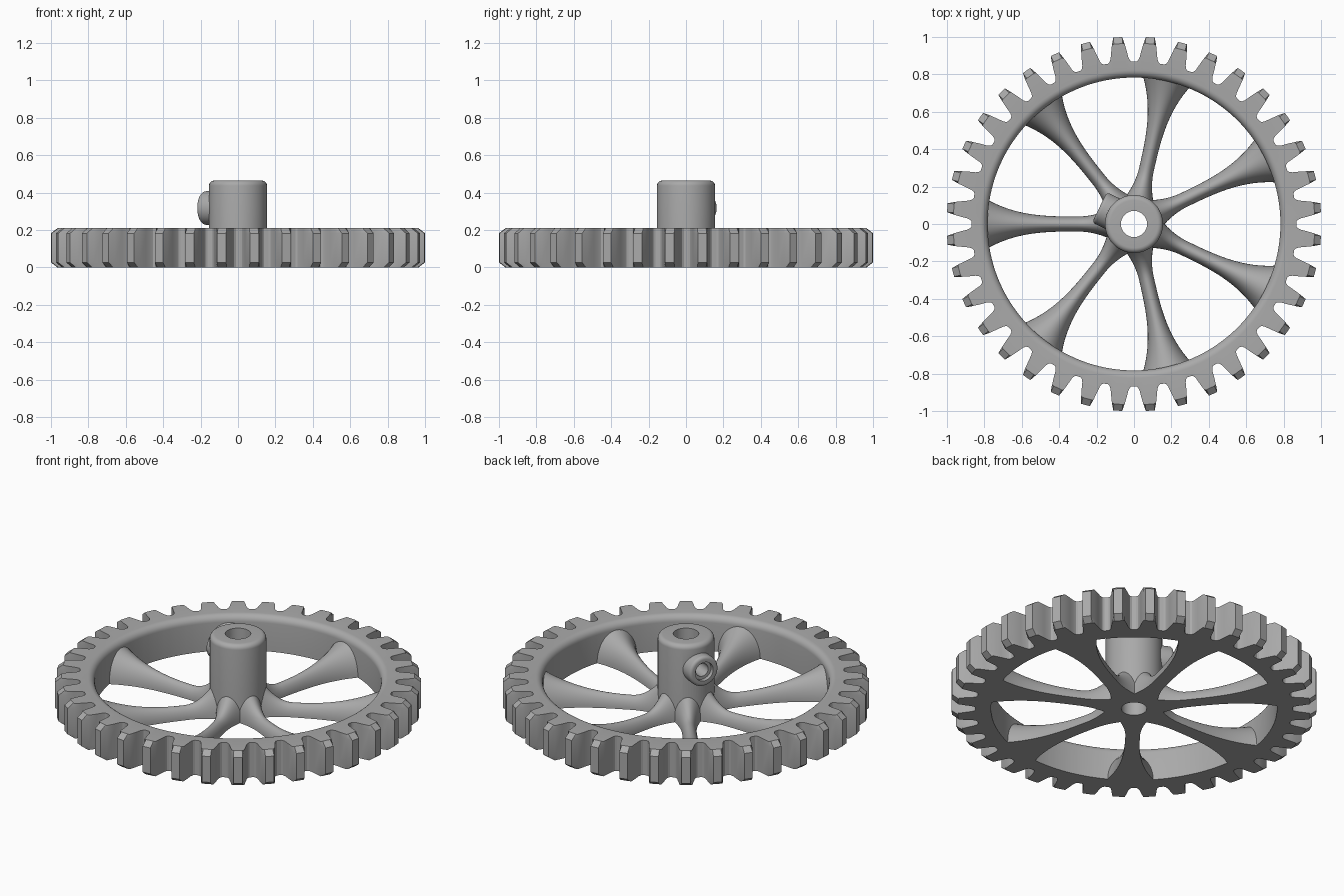
import bpy, bmesh
from math import sin, cos, pi, radians
from mathutils import Matrix

cube = bpy.data.objects.get("Cube")
if cube:
    bpy.data.objects.remove(cube, do_unlink=True)

grey = bpy.data.materials.new("plain grey")
grey.use_nodes = True
grey.diffuse_color = (0.4, 0.4, 0.4, 1)
grey.node_tree.nodes["Principled BSDF"].inputs["Base Color"].default_value = (0.4, 0.4, 0.4, 1)

TEETH, SPOKES = 36, 7
HEIGHT = 0.21


def loft(name, rings, closed=False):
    """Skin a list of equal vertex loops; cap the ends unless they join up."""
    bm = bmesh.new()
    loops = [[bm.verts.new(p) for p in ring] for ring in rings]
    n = len(loops[0])
    pairs = list(zip(loops, loops[1:]))
    if closed:
        pairs.append((loops[-1], loops[0]))
    else:
        bm.faces.new(loops[0])
        bm.faces.new(loops[-1])
    for a, b in pairs:
        for i in range(n):
            j = (i + 1) % n
            bm.faces.new((a[i], a[j], b[j], b[i]))
    bmesh.ops.recalc_face_normals(bm, faces=bm.faces)
    mesh = bpy.data.meshes.new(name)
    bm.to_mesh(mesh)
    bm.free()
    mesh.materials.append(grey)
    obj = bpy.data.objects.new(name, mesh)
    bpy.context.collection.objects.link(obj)
    return obj


def lathe(name, profile, sides=64, closed=False):
    """Turn (radius, z) points about the z axis."""
    angles = [2 * pi * i / sides for i in range(sides)]
    return loft(name, [[(r * cos(a), r * sin(a), z) for a in angles] for r, z in profile], closed)


def smooth(obj):
    bpy.ops.object.select_all(action='DESELECT')
    bpy.context.view_layer.objects.active = obj
    obj.select_set(True)
    bpy.ops.object.shade_smooth_by_angle(angle=radians(30))


def boolean(obj, tool, operation):
    mod = obj.modifiers.new(operation.lower(), 'BOOLEAN')
    mod.operation, mod.object, mod.solver = operation, tool, 'EXACT'
    bpy.context.view_layer.objects.active = obj
    bpy.ops.object.modifier_apply(modifier=mod.name)
    bpy.data.objects.remove(tool, do_unlink=True)


def rounded(r, z, size, steps=6):
    """Quarter-round points turning from the wall (r) to the top (z)."""
    return [(r - size + size * cos(pi / 2 * i / steps), z - size + size * sin(pi / 2 * i / steps))
            for i in range(steps + 1)]


# Toothed rim: half a tooth as (radius, half width), mirrored and repeated
half = [(0.868, 0.064), (0.874, 0.055), (0.89, 0.048), (0.92, 0.043), (0.965, 0.034), (1.002, 0.024)]
tooth = [(r, -w / r) for r, w in half] + [(r, w / r) for r, w in reversed(half)]
outline = [(r, a + 2 * pi * (k + 0.5) / TEETH) for k in range(TEETH) for r, a in tooth]


def outer(z, limit):
    return [(min(r, limit) * cos(a), min(r, limit) * sin(a), z) for r, a in outline]


def inner(z, r):
    return [(r * cos(a), r * sin(a), z) for _, a in outline]


CHAMFER = 0.027
rings = [outer(0, 0.967), outer(CHAMFER, 2), outer(HEIGHT - CHAMFER, 2), outer(HEIGHT, 0.967)]
FILLET, BORE = 0.04, 0.783
for i in range(7):
    t = pi / 2 * i / 6
    rings.append(inner(HEIGHT - FILLET + FILLET * cos(t), BORE + FILLET - FILLET * sin(t)))
rings.append(inner(0, BORE))
smooth(loft("toothed_rim", rings, closed=True))

# Spokes: half-round bars with a flat underside, flaring at the hub and rim
stations = []
for i in range(33):
    r = 0.1 + 0.72 * i / 32
    out, inw = max(0, (r - 0.3) / 0.5), max(0, (0.3 - r) / 0.15)
    width = 0.04 + 0.1 * out ** 3 + 0.03 * inw ** 2
    height = 0.07 + 0.105 * out ** 2.2 + 0.085 * inw ** 2
    stations.append([(r, width * cos(pi * k / 20), height * sin(pi * k / 20)) for k in range(21)])
for s in range(SPOKES):
    spoke = loft(f"spoke_{s + 1}", stations)
    spoke.data.transform(Matrix.Rotation(pi + 2 * pi * s / SPOKES, 4, 'Z'))
    smooth(spoke)

# Hub: bored cylinder with a rounded top edge
hub = lathe("hub", [(0.07, 0), (0.155, 0)] + rounded(0.155, 0.465, 0.028) + [(0.07, 0.465)], closed=True)

# Set-screw boss on the side of the hub, between two spokes
place = (Matrix.Rotation(pi - pi / SPOKES, 4, 'Z') @ Matrix.Translation((0, 0, 0.318))
         @ Matrix.Rotation(pi / 2, 4, 'Y'))
boss = lathe("boss", [(0.09, 0.1)] + rounded(0.09, 0.205, 0.018))
boss.data.transform(place)
boolean(hub, boss, 'UNION')

# Stepped screw hole through the boss into the bore
hole = lathe("screw_hole", [(0.038, 0.03), (0.038, 0.18), (0.056, 0.18), (0.056, 0.3)], 48)
hole.data.transform(place)
boolean(hub, hole, 'DIFFERENCE')
smooth(hub)
